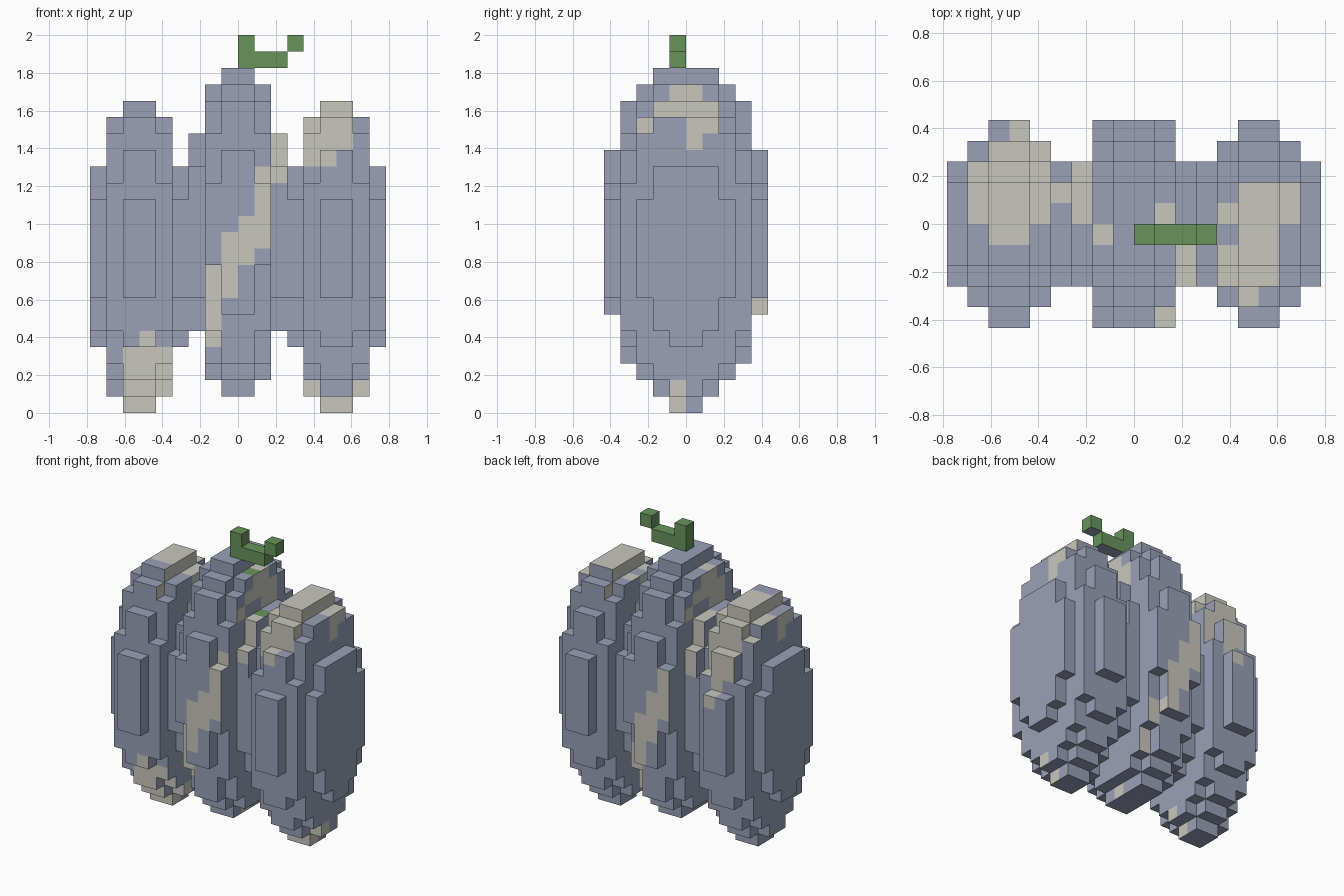
import bpy
import bmesh

cube = bpy.data.objects.get("Cube")
if cube:
    bpy.data.objects.remove(cube, do_unlink=True)

UNIT = 2 / 23  # edge length of one block


def make_material(name, rgb):
    mat = bpy.data.materials.new(name)
    mat.use_nodes = True
    colour = (*rgb, 1.0)
    mat.diffuse_color = colour
    mat.node_tree.nodes["Principled BSDF"].inputs["Base Color"].default_value = colour
    return mat


MATERIALS = [
    make_material("slate blue", (0.32, 0.355, 0.47)),
    make_material("pale beige", (0.58, 0.57, 0.515)),
    make_material("stem green", (0.138, 0.296, 0.107)),
]
BLUE, BEIGE, GREEN = range(3)

# Bottom and top of each block column, by distance from the lobe's middle:
# one row per step in x, one pair per step in y
SIDE_COLUMNS = [
    [(0, 19), (1, 19), (2, 18), (4, 16), (7, 13)],
    [(1, 18), (2, 18), (3, 17), (5, 14)],
    [(4, 15), (5, 15), (7, 13)],
]
MIDDLE_COLUMNS = [
    [(1, 21), (1, 21), (2, 20), (3, 19), (6, 16)],
    [(2, 20), (2, 20), (3, 19), (5, 17), (9, 14)],
    [(5, 17), (5, 17), (7, 15)],
]

# Beige patches as rectangles in block units (start, end, start, end)
FRONT_PATCHES = [  # x, z
    (-7, -5, 0, 4), (-6, -5, 4, 5), (-5, -4, 1, 4),
    (-2, -1, 4, 9), (-1, 0, 7, 11), (0, 1, 9, 12), (1, 2, 10, 15), (2, 3, 14, 17),
    (4, 6, 15, 18), (6, 7, 16, 18), (5, 7, 18, 19),
    (4, 5, 1, 2), (5, 7, 0, 1), (7, 8, 1, 2),
]
BACK_PATCHES = [  # x, z
    (1, 2, 3, 7), (0, 1, 6, 10), (-1, 0, 8, 12), (-2, -1, 10, 14), (-3, -2, 13, 17),
    (-7, -4, 14, 18), (-6, -5, 12, 14), (-7, -5, 18, 19),
]
SIDE_PATCHES = [  # y, z
    (-3, -2, 17, 18), (-2, 2, 18, 19), (-1, 1, 19, 20), (0, 2, 17, 18), (0, 1, 16, 17),
]
LOW_PATCHES = [(-1, 0, 0, 2), (4, 5, 6, 7)]  # y, z
TOP_PATCHES = [  # x, y
    (-8, -4, 0, 3), (-7, -5, -1, 0), (-7, -4, 3, 4), (-6, -5, 4, 5),
    (-4, -3, 1, 2), (-3, -2, 0, 3), (-2, -1, -1, 0),
    (1, 2, 0, 1), (1, 2, -5, -4), (2, 3, -3, -1),
    (4, 5, 0, 1), (4, 5, -3, -1), (5, 7, -3, 2), (7, 8, 0, 2), (5, 6, -4, -3),
]


def inside(patches, u, v):
    return any(a <= u < b and c <= v < d for a, b, c, d in patches)


def lobe_blocks(centre, columns):
    """Blocks of one lobe, mirrored in x and y from a quarter of its columns."""
    blocks = set()
    for dx, row in enumerate(columns):
        for dy, (low, high) in enumerate(row):
            for x in (centre + dx, centre - 1 - dx):
                for y in (dy, -1 - dy):
                    blocks.update((x, y, z) for z in range(low, high))
    return blocks


def skin_colour(block, axis, sign):
    """Colour of a lobe face from its direction and place."""
    x, y, z = block
    if axis == 0:
        if sign > 0:
            beige = inside(SIDE_PATCHES + LOW_PATCHES, y, z)
        else:
            beige = inside(SIDE_PATCHES, -1 - y, z)
    elif axis == 1:
        beige = inside(FRONT_PATCHES if sign < 0 else BACK_PATCHES, x, z)
    elif sign > 0:
        if y == -1 and 0 <= x < 4:
            return GREEN
        beige = inside(TOP_PATCHES, x, y)
    else:
        beige = False
    return BEIGE if beige else BLUE


def stem_colour(block, axis, sign):
    return BLUE if (axis, sign) == (2, -1) else GREEN


def build_part(name, blocks, solid, colour_of):
    """Skin the blocks with a quad wherever no other block touches."""
    bm = bmesh.new()
    corners = {}

    def corner(key):
        if key not in corners:
            corners[key] = bm.verts.new([k * UNIT for k in key])
        return corners[key]

    for block in sorted(blocks):
        for axis in range(3):
            for sign in (-1, 1):
                neighbour = list(block)
                neighbour[axis] += sign
                if tuple(neighbour) in solid:
                    continue
                loop = []
                for u, v in ((0, 0), (1, 0), (1, 1), (0, 1)):
                    key = list(block)
                    key[axis] += sign > 0
                    key[(axis + 1) % 3] += u
                    key[(axis + 2) % 3] += v
                    loop.append(corner(tuple(key)))
                face = bm.faces.new(loop if sign > 0 else loop[::-1])
                face.material_index = colour_of(block, axis, sign)

    mesh = bpy.data.meshes.new(name)
    bm.to_mesh(mesh)
    bm.free()
    for mat in MATERIALS:
        mesh.materials.append(mat)
    bpy.context.collection.objects.link(bpy.data.objects.new(name, mesh))


# Three upright lobes and a curled stem
lobes = {
    "right_lobe": lobe_blocks(-6, SIDE_COLUMNS),
    "middle_lobe": lobe_blocks(0, MIDDLE_COLUMNS),
    "left_lobe": lobe_blocks(6, SIDE_COLUMNS),
}
stem = {(x, -1, z) for x, z in ((0, 21), (0, 22), (1, 21), (2, 21), (3, 22))}

solid = set().union(stem, *lobes.values())
for name, blocks in lobes.items():
    build_part(name, blocks, solid, skin_colour)
build_part("stem", stem, solid, stem_colour)
